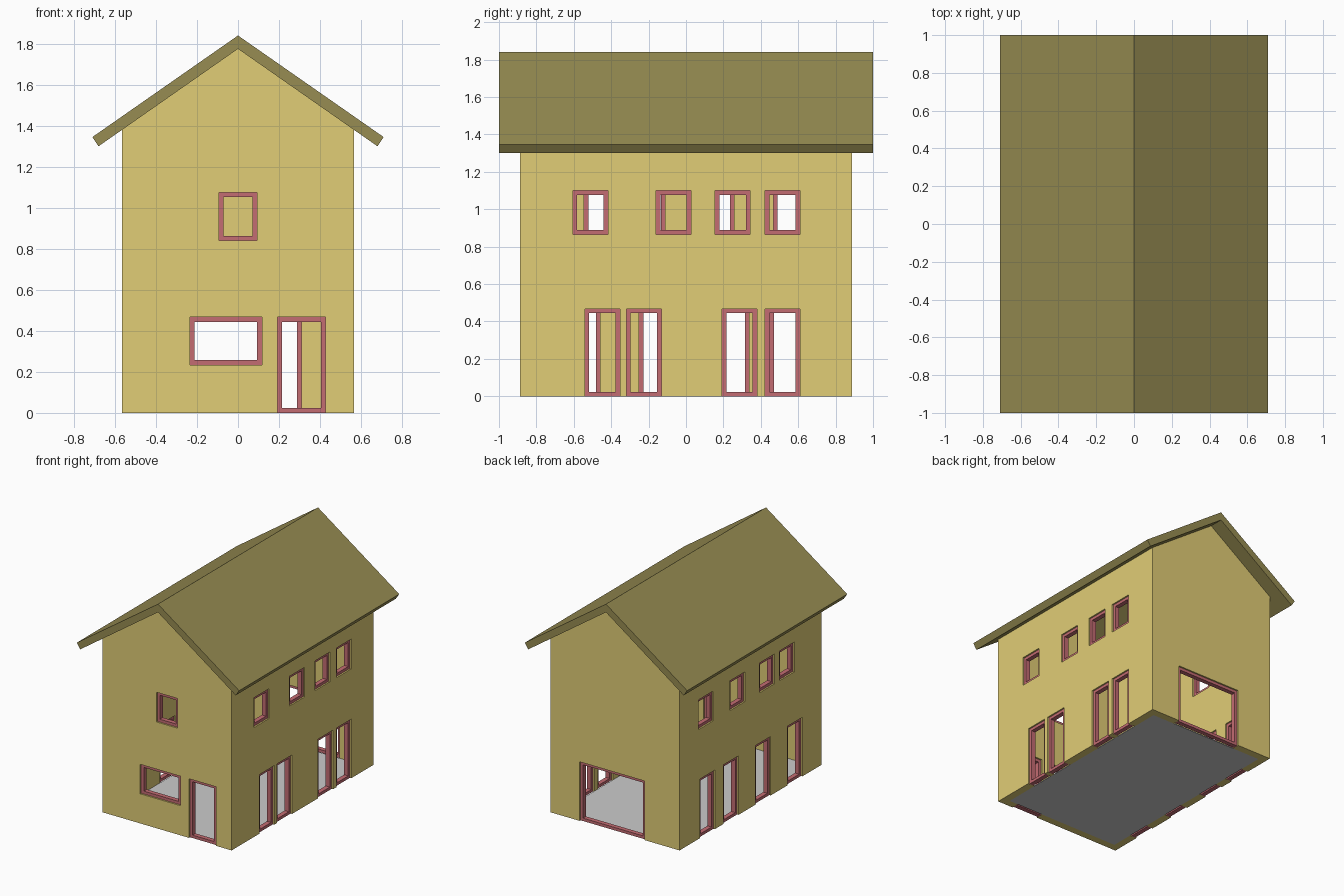
import bpy, bmesh
from math import radians
from mathutils import Matrix

if "Cube" in bpy.data.objects:
    bpy.data.objects.remove(bpy.data.objects["Cube"])

HX, HY, T = 0.565, 0.887, 0.06        # wall half sizes and thickness
APEX, SLOPE = 1.775, 0.6985           # underside of roof


def material(name, rgb):
    m = bpy.data.materials.new(name)
    m.diffuse_color = (*rgb, 1)
    m.use_nodes = True
    m.node_tree.nodes["Principled BSDF"].inputs["Base Color"].default_value = m.diffuse_color
    return m


WALL = material("ochre", (0.75, 0.61, 0.18))
ROOF = material("brown", (0.31, 0.265, 0.085))
FRAME = material("red", (0.55, 0.15, 0.17))


def add(name, verts, faces, mat=None):
    me = bpy.data.meshes.new(name)
    me.from_pydata(verts, [], faces)
    bm = bmesh.new()
    bm.from_mesh(me)
    bmesh.ops.recalc_face_normals(bm, faces=bm.faces)
    bm.to_mesh(me)
    bm.free()
    ob = bpy.data.objects.new(name, me)
    bpy.context.collection.objects.link(ob)
    if mat:
        me.materials.append(mat)
    return ob


def prism(name, profile, hy, mat=None):
    """Extrude an x/z profile from -hy to hy."""
    n = len(profile)
    verts = [(x, y, z) for y in (-hy, hy) for x, z in profile]
    faces = [tuple(range(n)), tuple(range(n, 2 * n))]
    faces += [(i, (i + 1) % n, n + (i + 1) % n, n + i) for i in range(n)]
    return add(name, verts, faces, mat)


def rect(u0, u1, z0, z1):
    return [(u0, z0), (u1, z0), (u1, z1), (u0, z1)]


def subtract(ob, cutter):
    mod = ob.modifiers.new("cut", 'BOOLEAN')
    mod.operation, mod.solver, mod.object = 'DIFFERENCE', 'EXACT', cutter
    bpy.context.view_layer.objects.active = ob
    bpy.ops.object.modifier_apply(modifier=mod.name)
    bpy.data.objects.remove(cutter)


# Wall shell with gables
eave = APEX - SLOPE * HX
walls = prism("walls", [(-HX, 0), (HX, 0), (HX, eave), (0, APEX), (-HX, eave)], HY, WALL)
subtract(walls, prism("room_cutter", rect(T - HX, HX - T, -1, 3), HY - T))

# Openings: centre, width, bottom and top along each wall, seen from outside
TOP = 0.467
openings = {
    "front": [(0, 0.187, 0.84, 1.075), (-0.059, 0.35, 0.234, TOP), (0.31, 0.235, 0, TOP)],
    "back": [(-0.025, 0.57, 0, TOP)],
    "right": [(y, 0.187, 0.865, 1.1) for y in (-0.511, -0.067, 0.249, 0.516)]
           + [(y, 0.187, 0, TOP) for y in (-0.447, -0.225, 0.286, 0.516)],
    "left": [(-y, 0.187, 0.865, 1.1) for y in (-0.452, -0.205, 0.164, 0.56)]
          + [(-y, 0.187, 0, TOP) for y in (-0.553, -0.157, 0.244, 0.541)],
}
sides = {"front": (0, HY), "right": (90, HX), "back": (180, HY), "left": (270, HX)}


def frame(name, u0, u1, z0, z1, w=0.023, d0=0.012, d1=0.048):
    """Rectangular ring set back into the wall."""
    rings = rect(u0, u1, z0, z1) + rect(u0 + w, u1 - w, z0 + w, z1 - w)
    verts = [(u, d, z) for d in (d0, d1) for u, z in rings]
    faces = []
    for i in range(4):
        j = (i + 1) % 4
        faces += [(i, j, 4 + j, 4 + i), (8 + i, 8 + j, 12 + j, 12 + i),
                  (i, j, 8 + j, 8 + i), (4 + i, 4 + j, 12 + j, 12 + i)]
    return add(name, verts, faces, FRAME)


for side, (angle, dist) in sides.items():
    place = Matrix.Rotation(radians(angle), 4, 'Z') @ Matrix.Translation((0, -dist, 0))
    for i, (c, w, z0, z1) in enumerate(openings[side], 1):
        u0, u1 = c - w / 2, c + w / 2
        cutter = prism("opening_cutter", rect(u0, u1, z0 if z0 else -0.1, z1), 0.1)
        cutter.data.transform(place)
        subtract(walls, cutter)
        kind = "window" if z0 else "door"
        frame(f"{side}_{kind}_frame_{i}", u0, u1, z0, z1).data.transform(place)

# Roof with overhanging eaves
prism("roof", [(-0.71, 1.345), (0, 1.84), (0.71, 1.345),
               (0.68, 1.3), (0, APEX), (-0.68, 1.3)], 1.0, ROOF)

# Floor slab between the walls
prism("floor", rect(T - HX, HX - T, 0, 0.006), HY - T)
